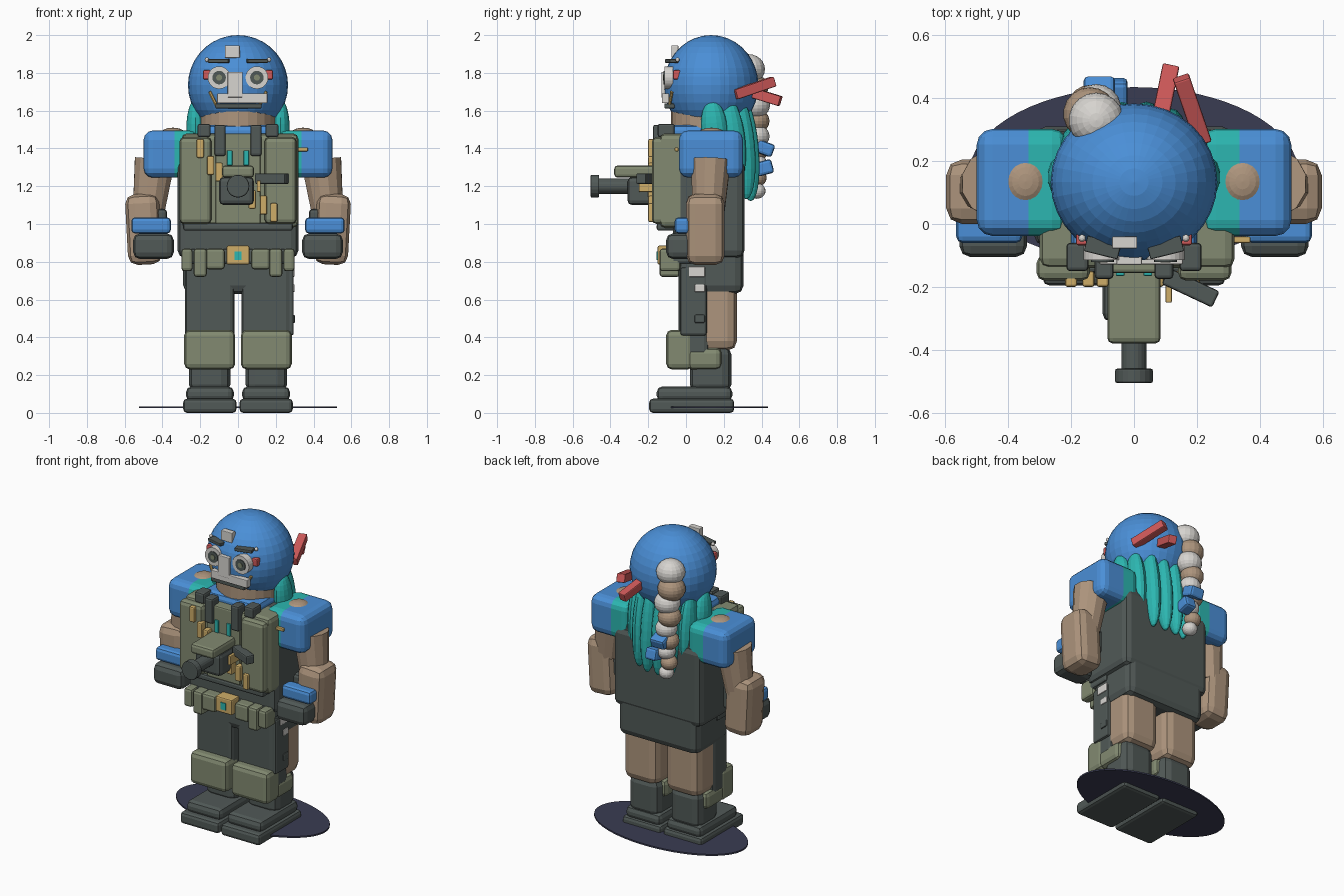
import bpy, bmesh, math
from mathutils import Vector, Matrix

if "Cube" in bpy.data.objects:
    bpy.data.objects.remove(bpy.data.objects["Cube"])

COLOURS = {
    "blue": (.069, .275, .68), "teal": (.025, .47, .44), "tan": (.42, .30, .205),
    "olive": (.223, .254, .165), "charcoal": (.082, .1, .095), "gold": (.62, .42, .14),
    "red": (.62, .1, .1), "white": (.68, .66, .63), "navy": (.042, .045, .085),
}
MATS = {}
for n, c in COLOURS.items():
    MATS[n] = bpy.data.materials.new(n)
    MATS[n].diffuse_color = (*c, 1)


def finish(name, bm, colour, bevel=0, segs=2):
    me = bpy.data.meshes.new(name)
    bmesh.ops.recalc_face_normals(bm, faces=bm.faces)
    bm.to_mesh(me)
    bm.free()
    me.materials.append(MATS[colour])
    ob = bpy.data.objects.new(name, me)
    bpy.context.collection.objects.link(ob)
    if bevel:
        m = ob.modifiers.new("round", 'BEVEL')
        m.width, m.segments = bevel, segs
    return ob


def box(name, x, y, z, colour, bevel=.015, taper=1, tilt=None, both=False):
    """Rounded box from ranges; taper scales the top in x and y, tilt = (degrees, axis)."""
    for s in ((1, -1) if both else (1,)):
        bm = bmesh.new()
        bmesh.ops.create_cube(bm, size=1)
        c = Vector((s * (x[0] + x[1]) / 2, sum(y) / 2, sum(z) / 2))
        for v in bm.verts:
            k = taper if v.co.z > 0 else 1
            v.co = Vector((v.co.x * (x[1] - x[0]) * k, v.co.y * (y[1] - y[0]) * k,
                           v.co.z * (z[1] - z[0])))
        if tilt:
            a = tilt[0] * (1 if tilt[1] == 'X' else s)
            bmesh.ops.rotate(bm, verts=bm.verts, matrix=Matrix.Rotation(math.radians(a), 3, tilt[1]))
        bmesh.ops.translate(bm, verts=bm.verts, vec=c)
        finish(name + ("" if not both else "_right" if s > 0 else "_left"), bm, colour, bevel)


def rod(name, p, q, r, colour, n=20, bevel=0, both=False, r2=None):
    for s in ((1, -1) if both else (1,)):
        a, b = Vector((s * p[0], *p[1:])), Vector((s * q[0], *q[1:]))
        d = b - a
        bm = bmesh.new()
        bmesh.ops.create_cone(bm, cap_ends=True, segments=n, radius1=r, radius2=r2 or r, depth=d.length)
        if n == 4:
            bmesh.ops.rotate(bm, verts=bm.verts, matrix=Matrix.Rotation(math.pi / 4, 3, 'Z'))
        m = Matrix.Translation((a + b) / 2) @ d.to_track_quat('Z', 'Y').to_matrix().to_4x4()
        bmesh.ops.transform(bm, verts=bm.verts, matrix=m)
        finish(name + ("" if not both else "_right" if s > 0 else "_left"), bm, colour, bevel)


def ball(name, c, r, colour, u=24, v=14, tilt=0):
    bm = bmesh.new()
    bmesh.ops.create_uvsphere(bm, u_segments=u, v_segments=v, radius=1)
    m = (Matrix.Translation(c) @ Matrix.Rotation(math.radians(tilt), 4, 'X')
         @ Matrix.Diagonal((*r, 1)))
    bmesh.ops.transform(bm, verts=bm.verts, matrix=m)
    return finish(name, bm, colour)


# Base disc
bm = bmesh.new()
bmesh.ops.create_cone(bm, cap_ends=True, segments=64, radius1=1, radius2=1, depth=1)
bmesh.ops.transform(bm, verts=bm.verts, matrix=Matrix.Translation((0, .155, .03))
                    @ Matrix.Diagonal((.525, .28, .01, 1)))
finish("base_disc", bm, "navy")

# Boots and legs
box("sole", (.008, .29), (-.195, .255), (0, .075), "charcoal", .02, both=True)
box("boot_foot", (.022, .275), (-.155, .245), (.06, .14), "charcoal", .03, both=True)
box("boot_shaft", (.04, .26), (.02, .24), (.1, .36), "charcoal", .05, both=True)
box("leg", (.03, .275), (.06, .27), (.33, .78), "tan", .05, both=True)
box("leg_guard", (.018, .28), (-.04, .12), (.3, .8), "charcoal", .025, both=True)
box("knee_pad", (.015, .285), (-.105, .04), (.23, .44), "olive", .03, both=True)
box("knee_strap", (.02, .283), (0, .19), (.23, .345), "olive", .03, both=True)
box("thigh_holster", (.26, .295), (-.03, .11), (.41, .77), "charcoal", .012)
box("holster_tag_upper", (.28, .3), (.015, .1), (.72, .775), "white", .005)
box("holster_tag_lower", (.285, .3), (.045, .1), (.64, .68), "white", .005)
box("holster_buckle", (.285, .302), (.045, .1), (.475, .52), "charcoal", .008)

# Hips, torso and vest
box("hips", (-.29, .29), (-.04, .305), (.63, .9), "charcoal", .045)
box("torso", (-.32, .32), (-.07, .31), (.82, 1.34), "charcoal", .04)
box("torso_yoke", (-.31, .31), (-.05, .3), (1.3, 1.48), "charcoal", .03, taper=.8)
box("vest", (-.3, .32), (-.14, .05), (.98, 1.48), "olive", .03)
box("vest_side_panel", (.14, .31), (-.18, -.1), (1.0, 1.46), "olive", .025, both=True)
box("vest_center_panel", (-.12, .12), (-.155, -.1), (1.0, 1.48), "olive", .01)
box("vest_hem", (-.29, .29), (-.155, -.06), (.965, 1.005), "charcoal", .012)
box("strap_outer", (.145, .215), (-.15, -.06), (1.46, 1.53), "charcoal", .012, both=True)
box("strap_inner", (.065, .125), (-.175, -.1), (1.36, 1.525), "charcoal", .012, both=True)
box("teal_clip", (.03, .058), (-.165, -.15), (1.31, 1.39), "teal", .004, both=True)
box("gold_tab", (.29, .37), (-.06, -.04), (1.385, 1.405), "gold", .004)

# Bandolier rounds
for i, (x, z) in enumerate([(-.2, 1.4), (-.145, 1.31), (-.1, 1.275), (.075, 1.13), (.135, 1.1), (.19, 1.06)]):
    box(f"round_{i}", (x - .019, x + .019), (-.2, -.15), (z - .05, z + .05), "gold", .008)

# Belt
box("belt", (-.3, .3), (-.08, .1), (.79, .87), "charcoal", .015)
for s in (1, -1):
    for i, (a, b, lo) in enumerate([(.07, .17, .76), (.165, .235, .72), (.24, .3, .75)]):
        x = sorted((s * a, s * b))
        box(f"pouch_{i}_{s}", x, (-.14, -.03), (lo, .87), "olive", .016)
box("belt_buckle", (-.06, .06), (-.15, -.07), (.785, .885), "gold", .008)
box("buckle_inlay", (-.018, .018), (-.155, -.148), (.81, .855), "teal", 0)

# Chest camera
box("camera_body", (-.1, .085), (-.31, -.13), (1.1, 1.25), "charcoal", .025)
box("camera_top", (-.085, .085), (-.38, -.13), (1.245, 1.31), "olive", .018)
rod("camera_lens", (0, -.3, 1.2), (0, -.48, 1.2), .04, "charcoal")
rod("lens_cap", (0, -.46, 1.2), (0, -.505, 1.2), .06, "charcoal", bevel=.006)
rod("camera_handle", (.1, -.165, 1.24), (.26, -.24, 1.24), .04, "charcoal", n=4, bevel=.008)
box("camera_pin", (.1, .12), (-.25, -.15), (1.17, 1.23), "gold", .004)

# Shoulders: teal inner section, blue outer section
for s in (1, -1):
    bm = bmesh.new()
    bmesh.ops.create_cube(bm, size=1)
    bmesh.ops.transform(bm, verts=bm.verts, matrix=Matrix.Translation((s * .355, .132, 1.37))
                        @ Matrix.Diagonal((.29, .34, .25, 1)))
    bmesh.ops.bevel(bm, geom=bm.edges[:], offset=.05, segments=3, profile=.5, affect='EDGES')
    bmesh.ops.bisect_plane(bm, geom=bm.verts[:] + bm.edges[:] + bm.faces[:],
                           plane_co=(s * .335, 0, 0), plane_no=(1, 0, 0))
    ob = finish("shoulder_" + ("right" if s > 0 else "left"), bm, "blue")
    ob.data.materials.append(MATS["teal"])
    for f in ob.data.polygons:
        f.material_index = int(abs(f.center.x) < .335)
    ball("shoulder_stud", (s * .345, .135, 1.485), (.06, .065, .025), "tan", 20, 8)

# Arms and gloves
rod("upper_arm", (.44, .13, 1.34), (.475, .12, 1.05), .11, "tan", 12, both=True, r2=.085)
box("forearm", (.41, .59), (0, .205), (.785, 1.16), "tan", .05, both=True, tilt=(3, 'Y'))
box("wristband", (.355, .565), (-.06, .03), (.95, 1.035), "blue", .02, both=True)
box("glove", (.34, .555), (-.105, .04), (.815, .95), "charcoal", .035, both=True)
box("cuff", (.375, .44), (.03, .16), (.92, 1.08), "charcoal", .02, both=True)

# Neck and head
rod("neck", (0, .12, 1.46), (0, .12, 1.66), .2, "tan", 24)
box("collar", (-.2, .2), (-.09, .3), (1.45, 1.525), "blue", .03)
ball("helmet", (0, .133, 1.735), (.265, .25, .265), "blue", 32, 18)

# Face
for s in (1, -1):
    x = s * .1
    rod("eye_ring", (x, -.07, 1.775), (x, -.115, 1.775), .06, "white", 24)
    rod("eye_dark", (x, -.11, 1.775), (x, -.12, 1.775), .036, "charcoal", 20)
    rod("eye_iris", (x, -.115, 1.775), (x, -.123, 1.775), .016, "olive", 16)
    rod("chin_strap", (s * .15, -.075, 1.7), (s * .11, -.09, 1.62), .009, "gold", 8)
    ball("brow_dot", (s * .165, -.045, 1.87), (.012, .012, .012), "white", 10, 6)
box("brow", (.045, .155), (-.1, -.05), (1.853, 1.873), "charcoal", .004, both=True, tilt=(14, 'Z'))
box("ear_tab", (.145, .185), (-.068, -.03), (1.765, 1.815), "red", .008, both=True)
box("nose_plate", (-.055, .025), (-.13, -.1), (1.67, 1.805), "white", .004)
box("lip_plate", (-.11, .155), (-.128, -.09), (1.64, 1.692), "white", .004)
box("mouth", (-.12, .125), (-.115, -.06), (1.612, 1.638), "charcoal", .005)
box("forehead_plate", (-.07, .01), (-.078, -.04), (1.88, 1.945), "white", .004)

# Hair strands fanned across the back
for x, y, z, ry, rz in [(.225, .15, 1.5, .07, .16), (.185, .24, 1.43, .075, .24),
                        (.115, .295, 1.41, .07, .28), (.04, .32, 1.4, .065, .28)]:
    for s in (1, -1):
        ball("hair_strand", (s * x, y, z), (.05, ry, rz), "teal", 14, 14, tilt=5)

# Beaded braid
beads = [(.33, 1.82, .088), (.35, 1.72, .085), (.365, 1.63, .08), (.37, 1.545, .072), (.375, 1.465, .067),
         (.375, 1.39, .062), (.375, 1.315, .057), (.375, 1.245, .052), (.375, 1.175, .046)]
for i, (y, z, r) in enumerate(beads):
    ball(f"braid_bead_{i}", (-.12 - (.02 if i % 2 else 0), y, z), (r, r, r * .9),
         "tan" if i % 2 else "white", 18, 12)
box("braid_clip_upper", (-.16, -.06), (.37, .465), (1.365, 1.435), "blue", .015, tilt=(-20, 'X'))
box("braid_clip_lower", (-.1, -.02), (.37, .46), (1.26, 1.335), "blue", .015, tilt=(15, 'X'))

# Hair sticks
rod("hair_stick_long", (.22, .26, 1.685), (.15, .465, 1.755), .038, "red", n=4, bevel=.006)
rod("hair_stick_short", (.08, .32, 1.705), (.117, .5, 1.65), .038, "red", n=4, bevel=.006)

for m in bpy.data.materials:
    if m.users and not m.is_grease_pencil:
        m.use_nodes = True
        m.node_tree.nodes["Principled BSDF"].inputs["Base Color"].default_value = m.diffuse_color
